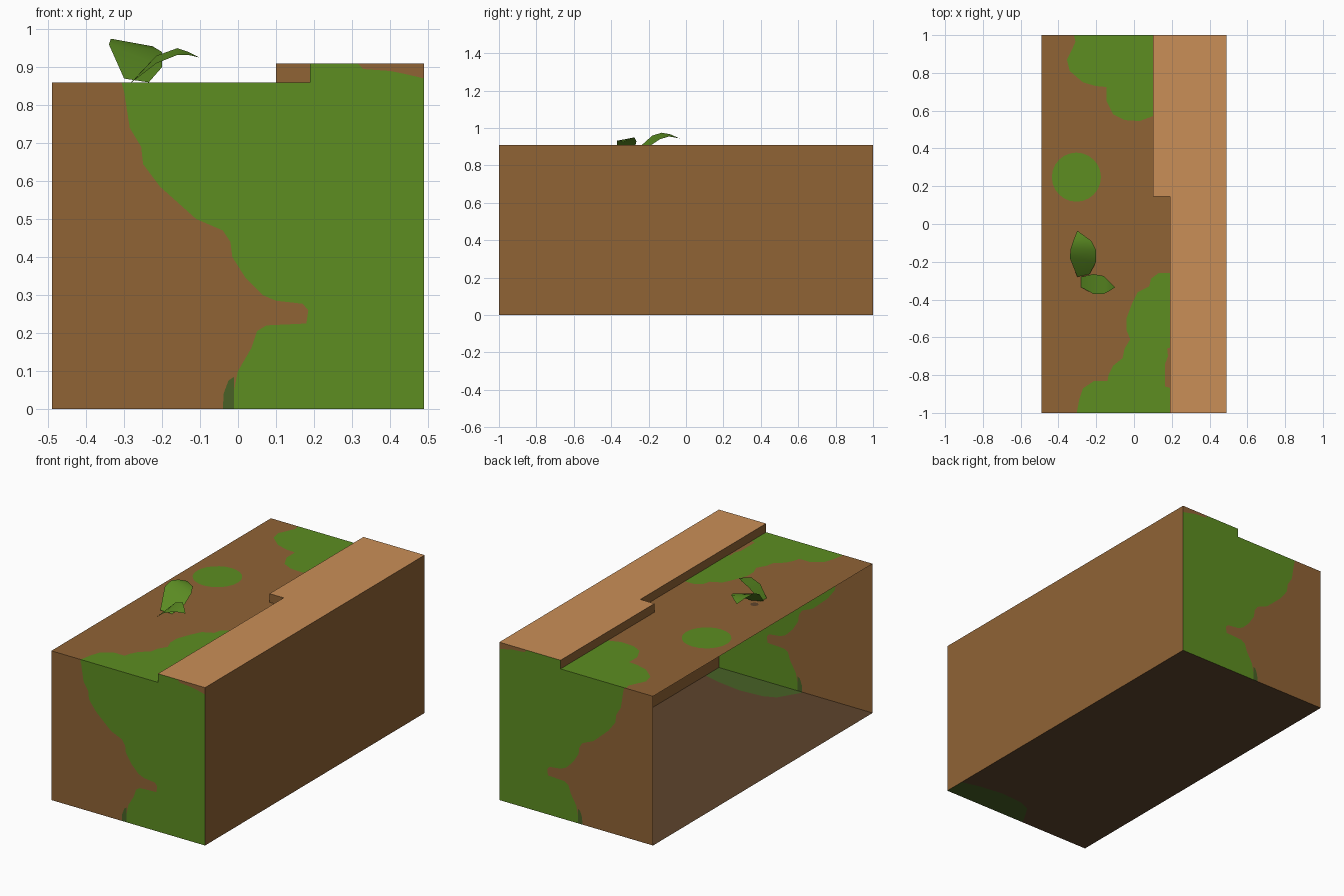
import bpy, math
from mathutils import Vector, geometry

if "Cube" in bpy.data.objects:
    bpy.data.objects.remove(bpy.data.objects["Cube"])


def material(name, rgb):
    lin = [((c / 255 + 0.055) / 1.055) ** 2.4 for c in rgb]
    m = bpy.data.materials.new(name)
    m.diffuse_color = (*lin, 1)
    m.use_nodes = True
    m.node_tree.nodes["Principled BSDF"].inputs["Base Color"].default_value = m.diffuse_color
    return m


BROWN = material("soil brown", (144, 99, 53))
LIGHT = material("pale ledge brown", (202, 143, 87))
GREEN = material("grass green", (93, 141, 33))
DARK_GREEN = material("dark moss green", (72, 97, 38))
DARK_BROWN = material("dark floor brown", (94, 68, 44))
LEAF = material("leaf green", (90, 138, 34))


def inside(p, poly):
    hit = False
    for (ax, ay), (bx, by) in zip(poly, poly[1:] + poly[:1]):
        if (ay > p[1]) != (by > p[1]) and p[0] < ax + (p[1] - ay) * (bx - ax) / (by - ay):
            hit = not hit
    return hit


def panel(name, outline, base, place, normal, patches=()):
    """Flat panel whose faces are cut along the patch outlines and coloured by patch."""
    pts, edges = [], []
    for poly in [outline] + [p for _, p in patches]:
        n = len(pts)
        pts += [Vector(p) for p in poly]
        edges += [(n + i, n + (i + 1) % len(poly)) for i in range(len(poly))]
    verts, _, tris, *_ = geometry.delaunay_2d_cdt(pts, edges, [], 0, 1e-5)
    mats, faces, index = [base] + [m for m, _ in patches], [], []
    for t in tris:
        c = sum((verts[i] for i in t), Vector((0, 0))) / len(t)
        if not inside(c, outline):
            continue
        a, b, d = (Vector(place(*verts[i])) for i in t[:3])
        faces.append(t if (b - a).cross(d - a).dot(Vector(normal)) > 0 else t[::-1])
        index.append(max([0] + [k + 1 for k, (_, p) in enumerate(patches) if inside(c, p)]))
    return build(name, [place(*v) for v in verts], faces, mats, index)


def build(name, verts, faces, mats, index=None):
    mesh = bpy.data.meshes.new(name)
    mesh.from_pydata(verts, [], faces)
    for m in mats:
        mesh.materials.append(m)
    for f, i in zip(mesh.polygons, index or []):
        f.material_index = i
    mesh.update()
    ob = bpy.data.objects.new(name, mesh)
    bpy.context.collection.objects.link(ob)
    return ob


def circle(cx, cy, r, n=24):
    return [(cx + r * math.cos(math.tau * i / n), cy + r * math.sin(math.tau * i / n)) for i in range(n)]


def rect(a0, b0, a1, b1):
    return [(a0, b0), (a1, b0), (a1, b1), (a0, b1)]


W, LOW, HIGH = 0.49, 0.86, 0.91       # half width, ground height, ledge height
X1, X2, YS = 0.19, 0.10, 0.145        # ledge edge in front, ledge edge behind, step

# Front and back walls: the same grass outline on both
grass = [(-.31, .87), (-.30, .835), (-.285, .74), (-.255, .69), (-.25, .645), (-.205, .585),
         (-.11, .50), (-.04, .47), (-.02, .44), (-.015, .40), (.02, .345), (.065, .30),
         (.10, .285), (.17, .277), (.185, .26), (.18, .225), (.075, .22), (.05, .205),
         (.035, .16), (0, .10), (-.01, .05), (-.01, -.01), (.5, -.01), (.5, .868),
         (.44, .882), (.40, .89), (.33, .895), (.305, .92), (.05, .92), (.05, .87)]
moss = [(-.04, -.01), (-.038, .04), (-.025, .075), (-.01, .085), (-.01, -.01)]
for name, y, edge in (("front_wall", -1, X1), ("back_wall", 1, X2)):
    outline = [(-W, 0), (W, 0), (W, HIGH), (edge, HIGH), (edge, LOW), (-W, LOW)]
    panel(name, outline, BROWN, lambda a, b, y=y: (a, y, b), (0, y, 0),
          [(GREEN, grass), (DARK_GREEN, moss)])

# Right wall (the left side is open)
panel("right_wall", rect(-1, 0, 1, HIGH), BROWN, lambda a, b: (W, a, b), (1, 0, 0))

# Floor with a moss patch in the front right corner
floor_moss = [(-.05, -1.01), (-.03, -.97), (.03, -.87), (.10, -.84), (.24, -.83),
              (.38, -.85), (.5, -.88), (.5, -1.01)]
panel("floor", rect(-W, -1, W, 1), DARK_BROWN, lambda a, b: (a, b, 0), (0, 0, -1),
      [(DARK_GREEN, floor_moss)])

# Ground with grass patches
back_grass = [(-.32, 1.01), (-.31, .965), (-.33, .92), (-.355, .87), (-.34, .81), (-.27, .75),
              (-.20, .73), (-.145, .725), (-.145, .65), (-.11, .58), (-.05, .55), (.03, .545),
              (.11, .575), (.11, 1.01)]
front_grass = [(.2, -.26), (.13, -.26), (.09, -.29), (.08, -.33), (.02, -.36), (-.01, -.42),
               (-.04, -.50), (-.04, -.56), (-.02, -.61), (-.05, -.66), (-.06, -.71),
               (-.11, -.75), (-.135, -.80), (-.14, -.83), (-.21, -.83), (-.27, -.87),
               (-.29, -.93), (-.305, -1.01), (.2, -1.01)]
bare = [(.2, -.65), (.175, -.66), (.18, -.70), (.165, -.74), (.165, -.86), (.2, -.87)]
ground = [(-W, -1), (X1, -1), (X1, YS), (X2, YS), (X2, 1), (-W, 1)]
panel("ground", ground, BROWN, lambda a, b: (a, b, LOW), (0, 0, 1),
      [(GREEN, back_grass), (GREEN, front_grass), (GREEN, circle(-.305, .248, .13)),
       (BROWN, bare), (DARK_BROWN, circle(-.272, -.235, .022, 10))])

# Raised ledge and its stepped edge
ledge = [(X1, -1), (W, -1), (W, 1), (X2, 1), (X2, YS), (X1, YS)]
panel("ledge_top", ledge, LIGHT, lambda a, b: (a, b, HIGH), (0, 0, 1))
panel("ledge_edge_front", rect(-1, LOW, YS, HIGH), BROWN, lambda a, b: (X1, a, b), (-1, 0, 0))
panel("ledge_edge_back", rect(YS, LOW, 1, HIGH), BROWN, lambda a, b: (X2, a, b), (-1, 0, 0))
panel("ledge_step", rect(X2, LOW, X1, HIGH), BROWN, lambda a, b: (a, YS, b), (0, -1, 0))


# Leaves: strips of left/right pairs ending in a tip
def leaf(name, pairs, tip):
    n = len(pairs)
    verts = [p for pair in pairs for p in pair] + [tip]
    faces = [(2 * i, 2 * i + 1, 2 * i + 3, 2 * i + 2) for i in range(n - 1)]
    ob = build(name, verts, faces + [(2 * n - 2, 2 * n - 1, 2 * n)], [LEAF])
    ob.data.shade_smooth()


leaf("large_leaf", [((-.30, -.28, .87), (-.235, -.265, .86)),
                    ((-.34, -.18, .96), (-.20, -.20, .90)),
                    ((-.335, -.13, .975), (-.20, -.14, .94)),
                    ((-.32, -.085, .967), (-.225, -.09, .955))], (-.30, -.035, .945))
leaf("small_leaf", [((-.28, -.335, .86), (-.28, -.28, .862)),
                    ((-.215, -.37, .91), (-.215, -.265, .93)),
                    ((-.16, -.37, .932), (-.16, -.275, .95)),
                    ((-.13, -.355, .932), (-.13, -.305, .94))], (-.10, -.335, .925))
